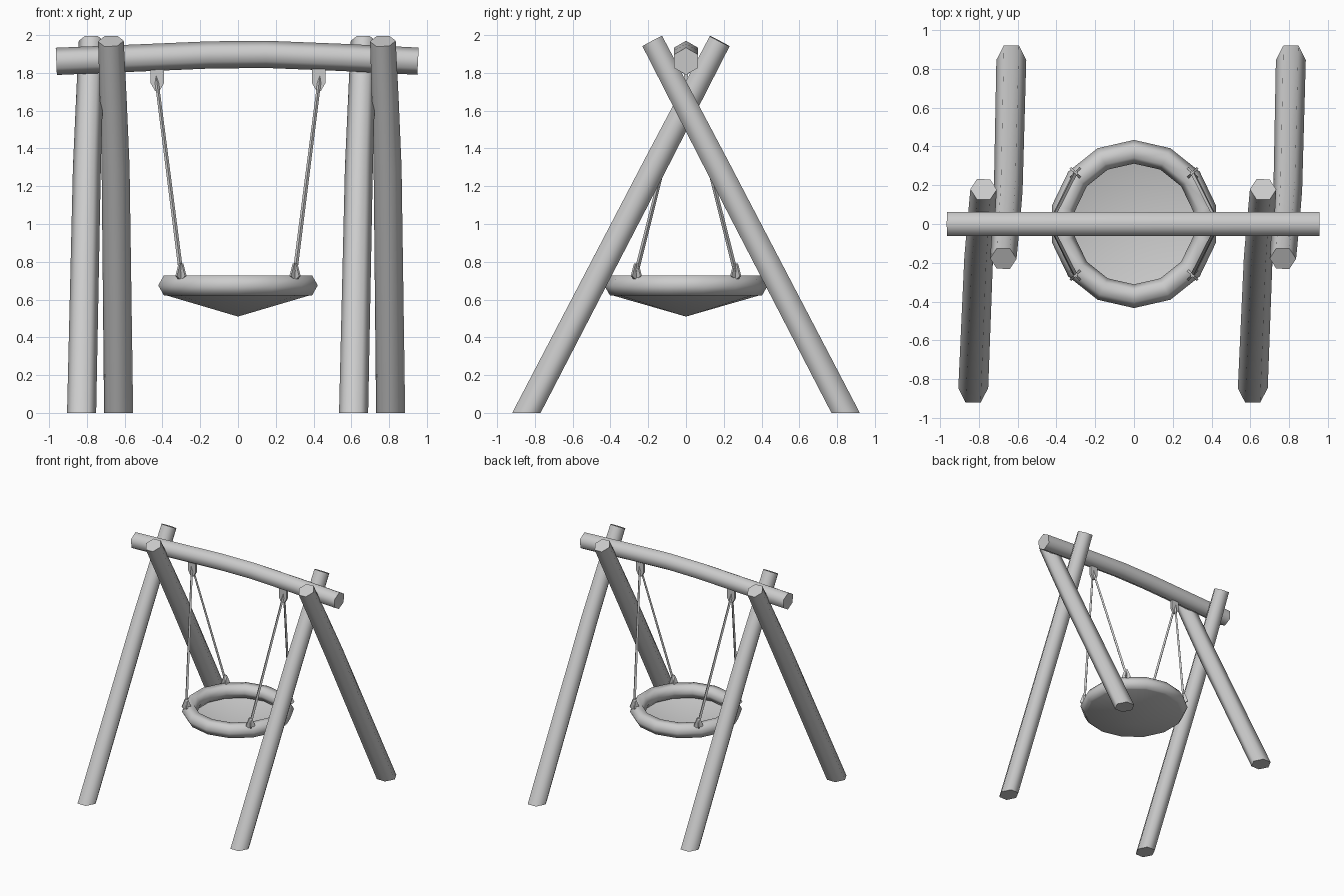
import bpy, bmesh, math
from mathutils import Vector

if "Cube" in bpy.data.objects:
    bpy.data.objects.remove(bpy.data.objects["Cube"])

grey = bpy.data.materials.new("light_grey")
grey.use_nodes = True
grey.diffuse_color = (0.6, 0.6, 0.6, 1)
grey.node_tree.nodes["Principled BSDF"].inputs["Base Color"].default_value = (0.6, 0.6, 0.6, 1)


def finish(name, bm, smooth=62):
    bmesh.ops.recalc_face_normals(bm, faces=bm.faces)
    mesh = bpy.data.meshes.new(name)
    bm.to_mesh(mesh)
    bm.free()
    mesh.materials.append(grey)
    ob = bpy.data.objects.new(name, mesh)
    bpy.context.collection.objects.link(ob)
    if smooth:
        bpy.ops.object.select_all(action='DESELECT')
        ob.select_set(True)
        bpy.context.view_layer.objects.active = ob
        bpy.ops.object.shade_smooth_by_angle(angle=math.radians(smooth))
    return ob


def bridge(bm, a, b):
    n = len(a)
    for i in range(n):
        bm.faces.new((a[i], a[(i + 1) % n], b[(i + 1) % n], b[i]))


def log(name, path, radii, corner, sides=6, flat_foot=False, smooth=62):
    """Sweep a polygon along a path; one corner points along 'corner'."""
    bm = bmesh.new()
    pts = [Vector(p) for p in path]
    rings = []
    for i, p in enumerate(pts):
        t = (pts[min(i + 1, len(pts) - 1)] - pts[max(i - 1, 0)]).normalized()
        u = Vector(corner)
        u = (u - t * u.dot(t)).normalized()
        v = t.cross(u)
        ring = []
        for k in range(sides):
            a = math.tau * k / sides
            q = p + (u * math.cos(a) + v * math.sin(a)) * radii[i]
            if flat_foot and i == 0:
                q -= t * (q.z / t.z)
            ring.append(bm.verts.new(q))
        rings.append(ring)
    for a, b in zip(rings, rings[1:]):
        bridge(bm, a, b)
    bm.faces.new(rings[0])
    bm.faces.new(rings[-1])
    return finish(name, bm, smooth)


def plate(name, outline, centre, along, thick):
    """Thin upright plate; outline is (offset along, height)."""
    bm = bmesh.new()
    along = Vector(along).normalized()
    side = along.cross(Vector((0, 0, 1))) * thick / 2
    loops = [[bm.verts.new(Vector(centre) + along * a + Vector((0, 0, h)) + s)
              for a, h in outline] for s in (side, -side)]
    bridge(bm, *loops)
    for loop in loops:
        bm.faces.new(loop)
    return finish(name, bm, 0)


# Crossed legs, the same pair at each end
for end, shift in (("right", 0), ("left", 1.44)):
    for where, s, xs in (("front", -1, (-0.828, -0.80, -0.787, -0.775)),
                         ("back", 1, (-0.632, -0.648, -0.66, -0.673))):
        path = [(x + shift, s * (0.845 - 0.52 * z), z)
                for x, z in zip(xs, (0, 1.3, 1.65, 1.968))]
        log(f"{where}_{end}_leg", path, (0.077, 0.074, 0.071, 0.068), (1, 0, 0), flat_foot=True)

# Slightly bowed top beam
beam = [(-0.962, 1.861), (-0.6, 1.876), (-0.15, 1.895), (0.15, 1.898), (0.55, 1.882), (0.953, 1.862)]
log("top_beam", [(x, 0, z) for x, z in beam], [0.072] * 6, (0, 0, 1))

# Seat rim
SEG, RIM, TUBE, SEAT_Z = 14, 0.372, 0.061, 0.675
turn = [math.tau * i / SEG + math.pi / 2 for i in range(SEG)]
bm = bmesh.new()
rings = []
for a in turn:
    ring = []
    for k in range(6):
        b = math.tau * k / 6
        r = RIM + TUBE * math.cos(b)
        ring.append(bm.verts.new((r * math.cos(a), r * math.sin(a), SEAT_Z + TUBE * math.sin(b))))
    rings.append(ring)
for i in range(SEG):
    bridge(bm, rings[i], rings[(i + 1) % SEG])
finish("seat_rim", bm)

# Sagging seat dish
bm = bmesh.new()
edge = [bm.verts.new((0.385 * math.cos(a), 0.385 * math.sin(a), 0.621)) for a in turn]
low = bm.verts.new((0, 0, 0.51))
for i in range(SEG):
    bm.faces.new((edge[i], low, edge[(i + 1) % SEG]))
finish("seat_dish", bm)

# Hangers, ropes and rope clamps
hanger = [(-0.035, 1.84), (0.035, 1.84), (0.035, 1.745), (0.012, 1.705), (-0.012, 1.705), (-0.035, 1.745)]
clamp = [(-0.012, 0.045), (0.012, 0.045), (0.036, -0.02), (0.018, -0.035), (-0.018, -0.035), (-0.036, -0.02)]
for sx, end in ((-1, "right"), (1, "left")):
    plate(f"{end}_hanger", hanger, (sx * 0.427, 0, 0), (1, 0, 0), 0.02)
    for sy, where in ((-1, "front"), (1, "back")):
        foot = Vector((sx * 0.302, sy * 0.263, 0.745))
        log(f"{where}_{end}_rope", [foot, (sx * 0.434, 0, 1.785)], (0.012, 0.01),
            (1, 0, 0), sides=4, smooth=0)
        for tag, way in (("radial", (sx, sy, 0)), ("cross", (sx, -sy, 0))):
            plate(f"{where}_{end}_clamp_{tag}", clamp, foot, way, 0.012)
